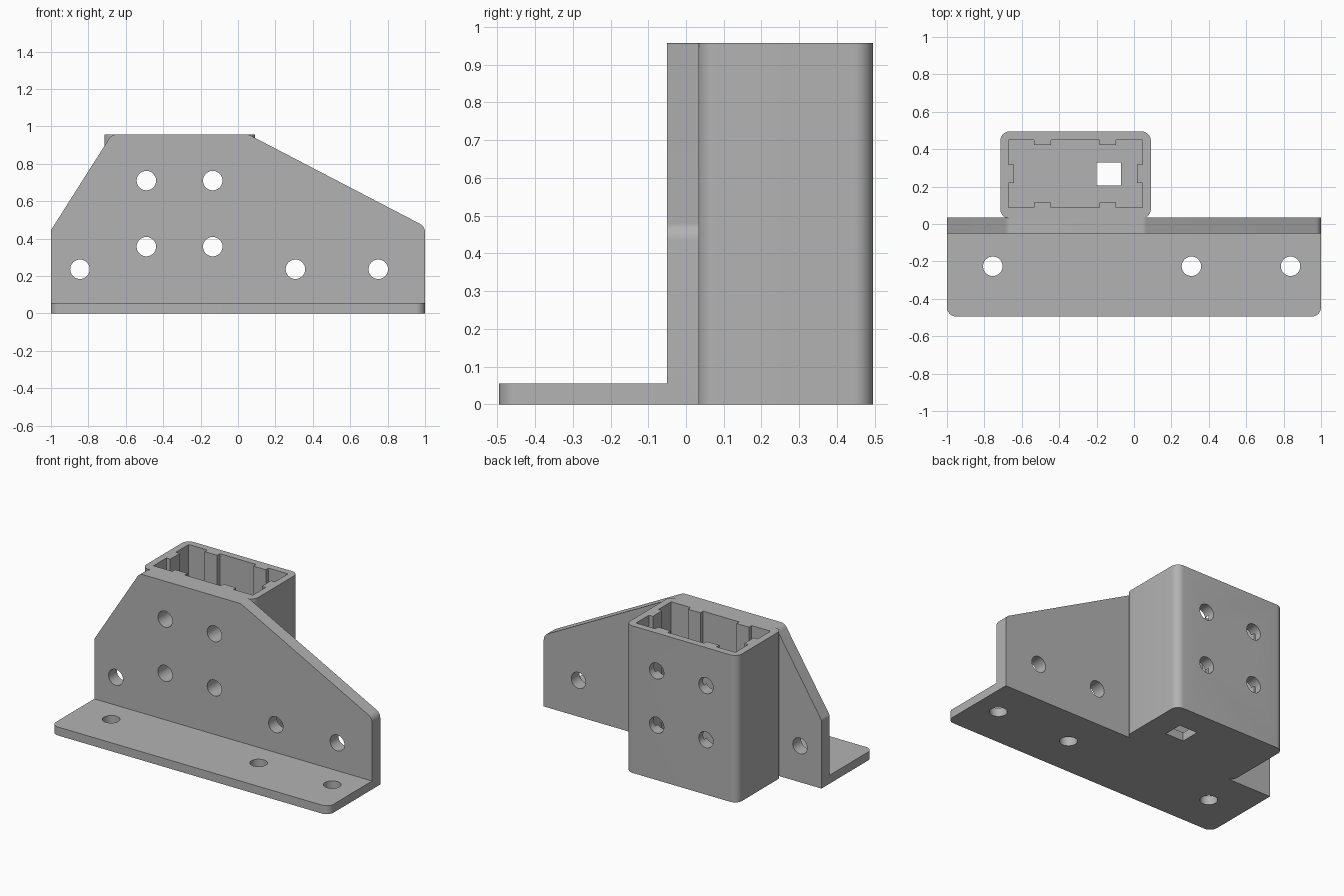
import bpy, bmesh, math
from mathutils import Vector, Matrix

cube = bpy.data.objects.get("Cube")
if cube:
    bpy.data.objects.remove(cube, do_unlink=True)

GREY = (0.45, 0.45, 0.45, 1)
mat = bpy.data.materials.new("plain grey")
mat.use_nodes = True
mat.diffuse_color = GREY
mat.node_tree.nodes["Principled BSDF"].inputs["Base Color"].default_value = GREY

TOP = 0.957
FLOOR = 0.055
HOLE_R = 0.052


def rounded(points, steps=10):
    """Outline from (x, y, corner radius) points."""
    out = []
    for i, (x, y, r) in enumerate(points):
        p = Vector((x, y))
        if not r:
            out.append(p)
            continue
        a = (Vector(points[i - 1][:2]) - p).normalized()
        b = (Vector(points[(i + 1) % len(points)][:2]) - p).normalized()
        half = a.angle(b) / 2
        centre = p + (a + b).normalized() * (r / math.sin(half))
        start = p + a * (r / math.tan(half)) - centre
        end = p + b * (r / math.tan(half)) - centre
        sweep = start.angle_signed(end)
        for k in range(steps + 1):
            t = -sweep * k / steps
            c, s = math.cos(t), math.sin(t)
            out.append(centre + Vector((start.x * c - start.y * s, start.x * s + start.y * c)))
    return out


def prism(name, outline, low, high, upright=False):
    """Extrude along z, or along y when upright."""
    bm = bmesh.new()
    face = bm.faces.new([bm.verts.new((p[0], low, p[1]) if upright else (p[0], p[1], low))
                         for p in outline])
    ext = bmesh.ops.extrude_face_region(bm, geom=[face])
    move = Vector((0, high - low, 0)) if upright else Vector((0, 0, high - low))
    bmesh.ops.translate(bm, vec=move,
                        verts=[g for g in ext["geom"] if isinstance(g, bmesh.types.BMVert)])
    bmesh.ops.recalc_face_normals(bm, faces=bm.faces)
    mesh = bpy.data.meshes.new(name)
    bm.to_mesh(mesh)
    bm.free()
    mesh.materials.append(mat)
    ob = bpy.data.objects.new(name, mesh)
    bpy.context.collection.objects.link(ob)
    return ob


def rect(x0, x1, y0, y1, r=0):
    return rounded([(x0, y0, r), (x1, y0, r), (x1, y1, r), (x0, y1, r)])


def circle(x, y, n=40):
    return [(x + HOLE_R * math.cos(k * math.tau / n), y + HOLE_R * math.sin(k * math.tau / n))
            for k in range(n)]


def combine(target, other, operation):
    mod = target.modifiers.new(operation.lower(), "BOOLEAN")
    mod.operation = operation
    mod.solver = "EXACT"
    mod.object = other
    bpy.context.view_layer.objects.active = target
    bpy.ops.object.modifier_apply(modifier=mod.name)
    bpy.data.objects.remove(other, do_unlink=True)


# Sloped upright plate
bracket = prism("mounting_bracket", rounded([
    (-1, 0, 0), (1, 0, 0), (1, 0.465, 0.05),
    (0.055, TOP, 0.05), (-0.675, TOP, 0.05), (-1, 0.445, 0.03)]), -0.05, 0.035, True)

# Foot flange with rounded front corners
foot = prism("foot_flange", rounded([
    (-1, -0.495, 0.05), (1, -0.495, 0.05), (1, 0, 0), (-1, 0, 0)]), 0, FLOOR)
combine(bracket, foot, "UNION")

# Rectangular post socket, hollowed down to its floor
socket = prism("post_socket", rect(-0.715, 0.09, 0.03, 0.495, 0.05), 0, TOP)
combine(bracket, socket, "UNION")
X0, X1, Y0, Y1 = -0.67, 0.045, 0.088, 0.45
combine(bracket, prism("cavity", rect(X0, X1, Y0, Y1), FLOOR, TOP + 0.1), "DIFFERENCE")

# Gripping ribs on the inner walls
IN, OUT = 0.028, 0.02
ribs = [(X0 - OUT, X0 + IN, 0.22, 0.317), (X1 - IN, X1 + OUT, 0.22, 0.317)]
for x in (-0.49, -0.14):
    ribs += [(x - 0.045, x + 0.045, Y0 - OUT, Y0 + IN),
             (x - 0.045, x + 0.045, Y1 - IN, Y1 + OUT)]
for r in ribs:
    combine(bracket, prism("rib", rect(*r), FLOOR - 0.02, TOP), "UNION")

# Square drain hole in the socket floor
combine(bracket, prism("drain", rect(-0.2, -0.07, 0.205, 0.33), -0.1, 0.2), "DIFFERENCE")

# Bolt holes through plate and socket
for x, z in [(-0.49, 0.357), (-0.135, 0.357), (-0.49, 0.71), (-0.135, 0.71),
             (-0.845, 0.236), (0.307, 0.236), (0.75, 0.236)]:
    combine(bracket, prism("bolt_hole", circle(x, z), -0.2, 0.6, True), "DIFFERENCE")

# Screw holes through the foot
for x in (-0.755, 0.307, 0.837):
    combine(bracket, prism("screw_hole", circle(x, -0.226), -0.1, 0.2), "DIFFERENCE")

bpy.ops.object.select_all(action="DESELECT")
bracket.select_set(True)
bpy.context.view_layer.objects.active = bracket
bpy.ops.object.shade_smooth_by_angle(angle=math.radians(30))
